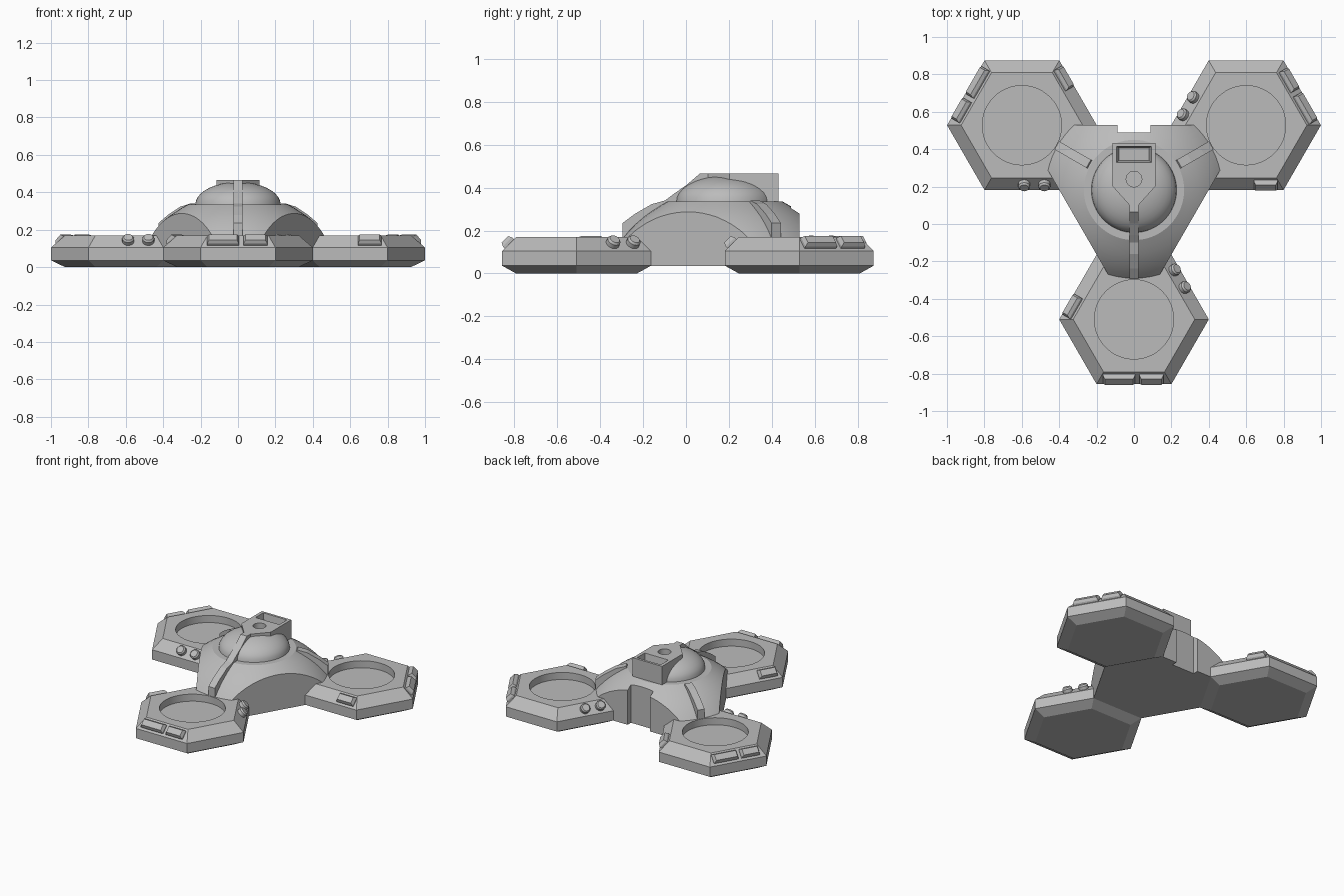
import bpy, bmesh
from math import sin, cos, pi, radians
from mathutils import Matrix, Vector

if "Cube" in bpy.data.objects:
    bpy.data.objects.remove(bpy.data.objects["Cube"])

grey = bpy.data.materials.new("hull_grey")
grey.use_nodes = True
GREY = (0.5, 0.5, 0.5, 1)
grey.diffuse_color = GREY
grey.node_tree.nodes["Principled BSDF"].inputs["Base Color"].default_value = GREY

HUB = Matrix.Translation((0, 0.182, 0))
PAD_DIST, APOTHEM = 0.692, 0.346


def loft(name, rings, matrix=HUB, smooth=False):
    """Skin a stack of equal rings and cap both ends."""
    bm = bmesh.new()
    loops = [[bm.verts.new(matrix @ Vector(p)) for p in ring] for ring in rings]
    n = len(loops[0])
    for a, b in zip(loops, loops[1:]):
        for i in range(n):
            j = (i + 1) % n
            bm.faces.new((a[i], a[j], b[j], b[i]))
    bm.faces.new(loops[0])
    bm.faces.new(loops[-1])
    bmesh.ops.recalc_face_normals(bm, faces=bm.faces)
    mesh = bpy.data.meshes.new(name)
    bm.to_mesh(mesh)
    bm.free()
    mesh.materials.append(grey)
    obj = bpy.data.objects.new(name, mesh)
    bpy.context.collection.objects.link(obj)
    if smooth:
        shade(obj)
    return obj


def select(obj):
    bpy.ops.object.select_all(action='DESELECT')
    obj.select_set(True)
    bpy.context.view_layer.objects.active = obj


def shade(obj):
    select(obj)
    bpy.ops.object.shade_smooth_by_angle(angle=radians(25))


def circle(r, z, n=64, y=0):
    return [(r * cos(2 * pi * i / n), y + r * sin(2 * pi * i / n), z) for i in range(n)]


def rect(x0, x1, y0, y1, z):
    return [(x0, y0, z), (x1, y0, z), (x1, y1, z), (x0, y1, z)]


def cut(targets, cutter):
    """Subtract a cutter from each target, then discard it."""
    for obj in targets:
        select(obj)
        mod = obj.modifiers.new("cut", 'BOOLEAN')
        mod.operation, mod.solver, mod.object = 'DIFFERENCE', 'EXACT', cutter
        bpy.ops.object.modifier_apply(modifier=mod.name)
    bpy.data.objects.remove(cutter)


# Central hub: stepped dome
profile = [(0.472, 0.035), (0.472, 0.17), (0.447, 0.2), (0.415, 0.232), (0.378, 0.264),
           (0.345, 0.288), (0.305, 0.314), (0.268, 0.335), (0.228, 0.335)]
profile += [(0.228 * cos(a), 0.335 + 0.12 * sin(a))
            for a in (radians(d) for d in range(10, 90, 10))]
profile.append((0.004, 0.455))
hub = loft("hub_dome", [circle(r, z) for r, z in profile])

# Raised head block on the hub, tapering towards the front
half = [(0.115, 0.25), (0.115, 0.02), (0.025, -0.08)]
outline = half + [(-x, y) for x, y in reversed(half)]
head = loft("head_block", [[(x, y, z) for x, y in outline] for z in (0.335, 0.466)])

# Flat arched sides between the pads, and a rear notch
for k in range(3):
    spin = HUB @ Matrix.Rotation(radians(120 * k), 4, 'Z')
    cut([hub], loft("side_cutter", [rect(-1, 1, 0.346, 1, z) for z in (-0.1, 0.6)], spin))
cut([hub], loft("notch_cutter", [rect(-0.088, 0.088, 0.308, 1, z) for z in (-0.1, 0.6)]))

# Round socket and rectangular tray sunk into the head
cut([head, hub], loft("socket_cutter", [circle(0.042, z, 24, 0.058) for z in (0.42, 0.6)]))
cut([head, hub], loft("tray_cutter", [rect(-0.08, 0.08, 0.158, 0.224, 0.4),
                                      rect(-0.093, 0.093, 0.147, 0.233, 0.466),
                                      rect(-0.093, 0.093, 0.147, 0.233, 0.6)]))
shade(hub)
shade(head)

# Ridges running out from the hub over each lobe
lobe_ridge = [(0.477, 0.1), (0.477, 0.235), (0.42, 0.278), (0.342, 0.323), (0.28, 0.34)]
side_ridge = lobe_ridge + [(0.25, 0.3), (0.25, 0.1)]
front_ridge = lobe_ridge + [(0.24, 0.37), (0.18, 0.412), (0.117, 0.466), (0.07, 0.466),
                            (0.07, 0.1)]


def slope_frame(spin, heading, t):
    """Frame on a pad's sloped rim: x along the edge, y up the slope, z outwards."""
    turn = Matrix.Rotation(radians(heading + 90), 4, 'Z')
    seat = Matrix.Translation((t, -(APOTHEM - 0.0325), 0.138))
    return (spin @ Matrix.Translation((0, -PAD_DIST, 0)) @ turn @ seat
            @ Matrix.Rotation(radians(45), 4, 'X'))


def plate(name, frame, length):
    h = length / 2
    loft(name, [rect(-h, h, -0.03, 0.03, -0.01),
                rect(-h, h, -0.03, 0.03, 0.012),
                rect(-h + 0.01, h - 0.01, -0.021, 0.021, 0.03)], frame)


for k, side in enumerate(("front", "left", "right")):
    spin = HUB @ Matrix.Rotation(radians(120 * k), 4, 'Z')
    ridge = front_ridge if k == 0 else side_ridge
    loft(side + "_ridge", [[(x, -r, z) for r, z in ridge] for x in (-0.025, 0.025)], spin)

    # Hexagonal pad with bevelled rims and a round recess
    pad = loft(side + "_pad", [circle(r, z, 6, -PAD_DIST) for r, z in
                               ((0.325, 0), (0.4, 0.036), (0.4, 0.105), (0.325, 0.17))], spin)
    cut([pad], loft("recess_cutter", [circle(0.212, z, 48, -PAD_DIST)
                                      for z in (0.12, 0.3)], spin))
    shade(pad)

    # Rim plates: a pair on the outer edge, one on the neighbouring edge
    plate(side + "_long_plate", slope_frame(spin, -90, -0.08), 0.17)
    plate(side + "_short_plate", slope_frame(spin, -90, 0.093), 0.127)
    plate(side + "_single_plate", slope_frame(spin, 150, 0.105), 0.127)

    # Pair of round knobs
    for i, t in enumerate((0.012, 0.12)):
        loft(f"{side}_knob_{i + 1}", [circle(r, z, 16) for r, z in
                                      ((0.032, -0.01), (0.032, 0.022), (0.024, 0.032))],
             slope_frame(spin, 30, t), smooth=True)
